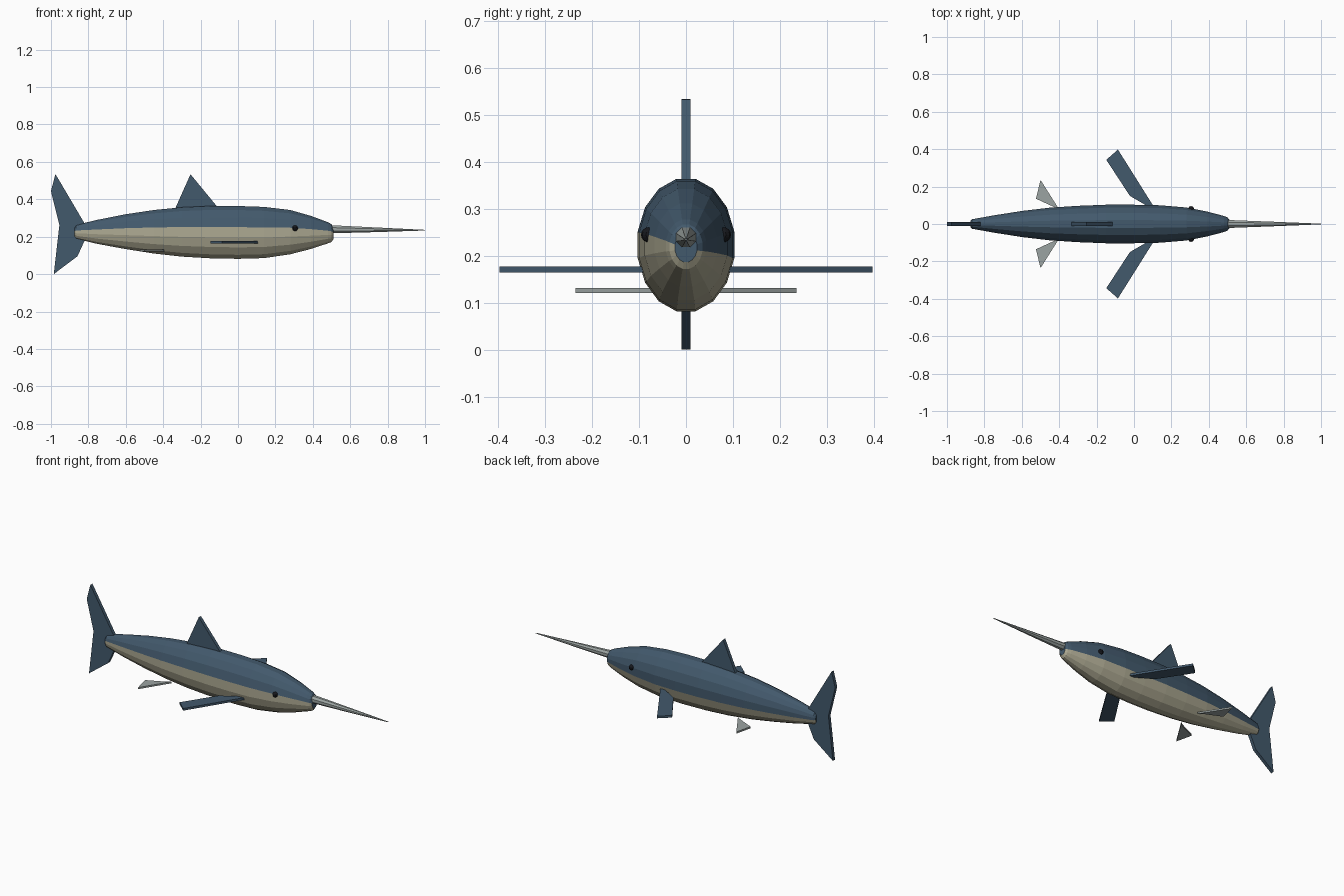
import bpy, bmesh, math
from mathutils import Vector

if "Cube" in bpy.data.objects:
    bpy.data.objects.remove(bpy.data.objects["Cube"])


def material(name, rgb):
    m = bpy.data.materials.new(name)
    m.diffuse_color = (*rgb, 1)
    m.use_nodes = True
    m.node_tree.nodes["Principled BSDF"].inputs["Base Color"].default_value = m.diffuse_color
    return m


BLUE = material("slate_blue", (0.055, 0.10, 0.15))
BELLY = material("pale_belly", (0.42, 0.40, 0.29))
GREY = material("grey_green", (0.33, 0.37, 0.36))
DARK = material("eye_dark", (0.008, 0.009, 0.012))


def finish(name, bm, *mats):
    bmesh.ops.recalc_face_normals(bm, faces=bm.faces)
    mesh = bpy.data.meshes.new(name)
    bm.to_mesh(mesh)
    bm.free()
    for m in mats:
        mesh.materials.append(m)
    ob = bpy.data.objects.new(name, mesh)
    bpy.context.collection.objects.link(ob)
    return ob


def loft(name, sections, sides, mats, belly_start=None):
    """Skin elliptical sections (x, half width, z bottom, z top) along x."""
    bm = bmesh.new()
    rings = []
    for x, w, lo, hi in sections:
        ring = []
        for i in range(sides):
            a = 2 * math.pi * (i + 0.5) / sides
            ring.append(bm.verts.new((x, w * math.cos(a),
                                      (lo + hi) / 2 + (hi - lo) / 2 * math.sin(a))))
        rings.append(ring)
    for r0, r1 in zip(rings, rings[1:]):
        for i in range(sides):
            j = (i + 1) % sides
            f = bm.faces.new((r0[i], r0[j], r1[j], r1[i]))
            if belly_start is not None and i >= belly_start and i < sides - 1:
                f.material_index = 1
    bm.faces.new(rings[0])
    bm.faces.new(rings[-1])
    return finish(name, bm, *mats)


def plate(name, outline, thickness, mat, to_3d):
    """Extrude a flat outline; to_3d maps (u, v, offset) to a point."""
    bm = bmesh.new()
    lower = [bm.verts.new(to_3d(u, v, -thickness / 2)) for u, v in outline]
    face = bm.faces.new(lower)
    step = Vector(to_3d(0, 0, thickness)) - Vector(to_3d(0, 0, 0))
    ext = bmesh.ops.extrude_face_region(bm, geom=[face], use_keep_orig=True)
    bmesh.ops.translate(bm, vec=step,
                        verts=[g for g in ext["geom"] if isinstance(g, bmesh.types.BMVert)])
    return finish(name, bm, mat)


# Body, blue above and pale below
loft("body", [
    (-0.875, 0.017, 0.200, 0.250),
    (-0.865, 0.026, 0.188, 0.264),
    (-0.75, 0.047, 0.160, 0.292),
    (-0.60, 0.071, 0.132, 0.322),
    (-0.45, 0.089, 0.108, 0.345),
    (-0.30, 0.099, 0.091, 0.360),
    (-0.15, 0.105, 0.082, 0.367),
    (0.00, 0.105, 0.079, 0.367),
    (0.14, 0.102, 0.083, 0.362),
    (0.28, 0.090, 0.104, 0.345),
    (0.39, 0.068, 0.133, 0.313),
    (0.48, 0.044, 0.163, 0.279),
    (0.50, 0.036, 0.171, 0.268),
    (0.51, 0.024, 0.186, 0.250),
], 16, (BLUE, BELLY), belly_start=7)

# Sword-like beak
loft("beak", [(0.48, 0.024, 0.216, 0.264), (0.75, 0.013, 0.224, 0.250),
              (1.0, 0.002, 0.233, 0.237)], 8, (GREY,))


def upright(u, v, t):
    return (u, t, v)


# Vertical fins
plate("tail_fin", [(-0.976, 0.535), (-1.0, 0.444), (-0.955, 0.262), (-0.985, 0.0),
                   (-0.858, 0.096), (-0.815, 0.19), (-0.815, 0.262)],
      0.02, BLUE, upright)
plate("dorsal_fin", [(-0.345, 0.33), (-0.254, 0.534), (-0.09, 0.335)],
      0.02, BLUE, upright)

# Paired fins and eyes
for side, s in (("left", 1), ("right", -1)):
    plate("pectoral_fin_" + side,
          [(0.115, 0.078), (-0.086, 0.398), (-0.148, 0.343), (-0.022, 0.15), (0.085, 0.088)],
          0.013, BLUE, lambda u, v, t: (u, s * v, 0.171 + t))
    plate("pelvic_fin_" + side,
          [(-0.395, 0.07), (-0.50, 0.236), (-0.524, 0.135), (-0.415, 0.085)],
          0.01, GREY, lambda u, v, t: (u, s * v, 0.126 + t))
    bm = bmesh.new()
    bmesh.ops.create_uvsphere(bm, u_segments=10, v_segments=8, radius=0.016)
    bmesh.ops.translate(bm, vec=(0.305, s * 0.08, 0.245), verts=bm.verts)
    finish("eye_" + side, bm, DARK)
